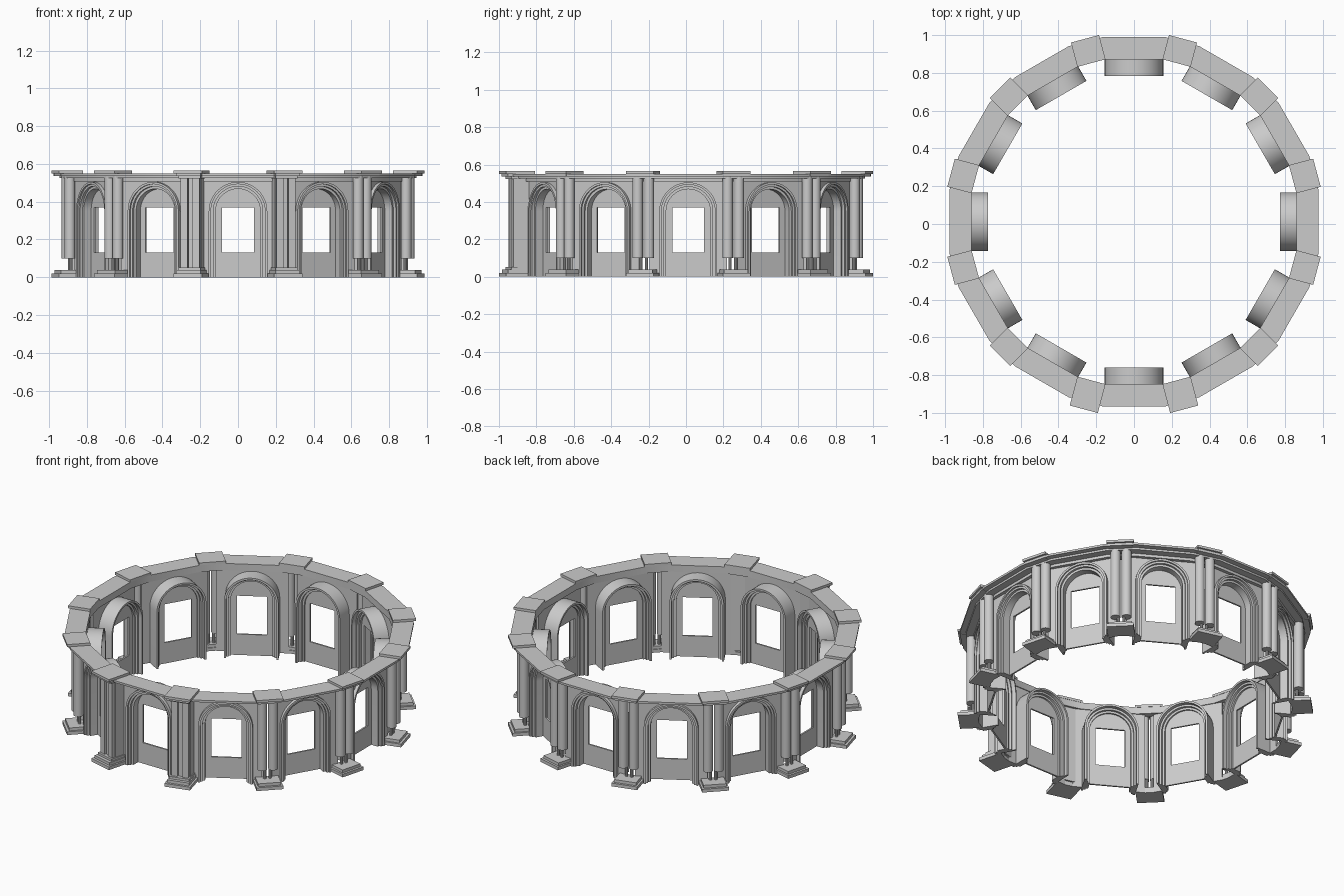
import bpy, bmesh
from math import sin, cos, pi, radians
from mathutils import Matrix

if "Cube" in bpy.data.objects:
    bpy.data.objects.remove(bpy.data.objects["Cube"])

CENTRE = Matrix.Translation((0, 0.012, 0))
SPRING = 0.35            # height where the arches start to curve


# Local frame of every bay/pier: x tangential, -y outward, z up
def prism(bm, pts, r0, r1):
    """Extrude an (x, z) outline between distances r0 and r1 from the centre."""
    a = [bm.verts.new((x, -r0, z)) for x, z in pts]
    b = [bm.verts.new((x, -r1, z)) for x, z in pts]
    bm.faces.new(a)
    bm.faces.new(b[::-1])
    for i in range(len(pts)):
        j = (i + 1) % len(pts)
        bm.faces.new((a[j], a[i], b[i], b[j]))


def box(bm, x0, x1, r0, r1, z0, z1):
    prism(bm, [(x0, z0), (x1, z0), (x1, z1), (x0, z1)], r0, r1)


def cyl(bm, x, r, rad, z0, z1, sides=20):
    m = Matrix.Translation((x, -r, (z0 + z1) / 2))
    bmesh.ops.create_cone(bm, cap_ends=True, segments=sides, radius1=rad,
                          radius2=rad, depth=z1 - z0, matrix=m)


def arch(rad, foot=0.0, n=24):
    pts = [(-rad, foot)]
    pts += [(-rad * cos(pi * i / n), SPRING + rad * sin(pi * i / n)) for i in range(n + 1)]
    return pts + [(rad, foot)]


def finish(bm, name):
    bmesh.ops.recalc_face_normals(bm, faces=bm.faces)
    me = bpy.data.meshes.new(name)
    bm.to_mesh(me)
    bm.free()
    for p in me.polygons:
        p.use_smooth = True
    me.set_sharp_from_angle(angle=radians(30))
    return me


def place(me, degs):
    for d in degs:
        ob = bpy.data.objects.new(me.name, me)
        ob.matrix_world = CENTRE @ Matrix.Rotation(radians(d), 4, 'Z')
        bpy.context.collection.objects.link(ob)


bays = [30 * k for k in range(12)]
piers = [15 + 30 * k for k in range(12)]
front = [15, 345]

# Wall with arched opening
bm = bmesh.new()
W = 0.207
prism(bm, [(-W, 0), (-W, 0.535), (W, 0.535), (W, 0)] + arch(0.15)[::-1], 0.865, 0.88)
place(finish(bm, "bay_wall"), bays)

# Stepped arch mouldings, the outermost forming the barrel to the inside
bm = bmesh.new()
for ro, ri, r0, r1 in ((0.155, 0.143, 0.772, 0.90),
                       (0.1435, 0.131, 0.795, 0.89),
                       (0.1315, 0.118, 0.81, 0.875)):
    prism(bm, arch(ro) + arch(ri)[::-1], r0, r1)
place(finish(bm, "arch_moulding"), bays)

# Recessed panel with rectangular window
bm = bmesh.new()
s, z0, z1 = 0.085, 0.13, 0.37
prism(bm, arch(0.125, z0) + [(s, z0), (s, z1), (-s, z1), (-s, z0)], 0.82, 0.83)
box(bm, -0.125, 0.125, 0.82, 0.83, 0, z0)
place(finish(bm, "window_panel"), bays)


# Cornice: stacked rings with chamfered corners
def ring_points(r, half):
    pts = []
    for k in range(12):
        rot = Matrix.Rotation(radians(30 * k), 3, 'Z')
        for x in (-half, half):
            p = rot.to_4x4() @ Matrix.Translation((x, -r, 0))
            pts.append(p.translation)
    return pts


bm = bmesh.new()
# (inner apothem, outer apothem, bottom, top)
for r0, r1, z0, z1 in ((0.86, 0.90, 0.508, 0.525), (0.86, 0.945, 0.525, 0.537),
                       (0.86, 0.978, 0.537, 0.55)):
    inner, outer = ring_points(r0, 0.16), ring_points(r1, 0.165)
    loops = [[bm.verts.new((p.x, p.y, z)) for p in pts]
             for pts, z in ((inner, z0), (outer, z0), (outer, z1), (inner, z1))]
    for i in range(24):
        j = (i + 1) % 24
        for k in range(4):
            a, b = loops[k], loops[(k + 1) % 4]
            bm.faces.new((a[i], a[j], b[j], b[i]))
place(finish(bm, "cornice"), [0])


# Pier caps and stepped plinths
def cap_and_plinth(name, out, degs):
    bm = bmesh.new()
    box(bm, -0.077, 0.077, 0.87, out, 0.55, 0.565)
    box(bm, -0.068, 0.068, 0.875, out - 0.012, 0.535, 0.55)
    box(bm, -0.077, 0.077, 0.89, out, 0, 0.02)
    box(bm, -0.066, 0.066, 0.895, out - 0.014, 0.02, 0.038)
    place(finish(bm, name), degs)


cap_and_plinth("pier_cap_and_plinth", 1.003, [d for d in piers if d not in front])
cap_and_plinth("front_pier_cap_and_plinth", 1.028, front)

# Paired columns on thin pins
bm = bmesh.new()
for x in (-0.031, 0.031):
    cyl(bm, x, 0.93, 0.028, 0.10, 0.54)
    cyl(bm, x * 0.5, 0.92, 0.009, 0.035, 0.10, 10)
place(finish(bm, "paired_columns"), [d for d in piers if d not in front])

# Front pilasters: core, raised strips, base and capital bands
bm = bmesh.new()
box(bm, -0.055, 0.055, 0.885, 0.96, 0.03, 0.54)
for x in (-0.033, 0.033):
    box(bm, x - 0.018, x + 0.018, 0.95, 0.982, 0.03, 0.54)
box(bm, -0.012, 0.012, 0.95, 0.972, 0.03, 0.54)
box(bm, -0.06, 0.06, 0.89, 0.995, 0.035, 0.052)
box(bm, -0.06, 0.06, 0.89, 0.995, 0.522, 0.54)
place(finish(bm, "front_pilaster"), front)
